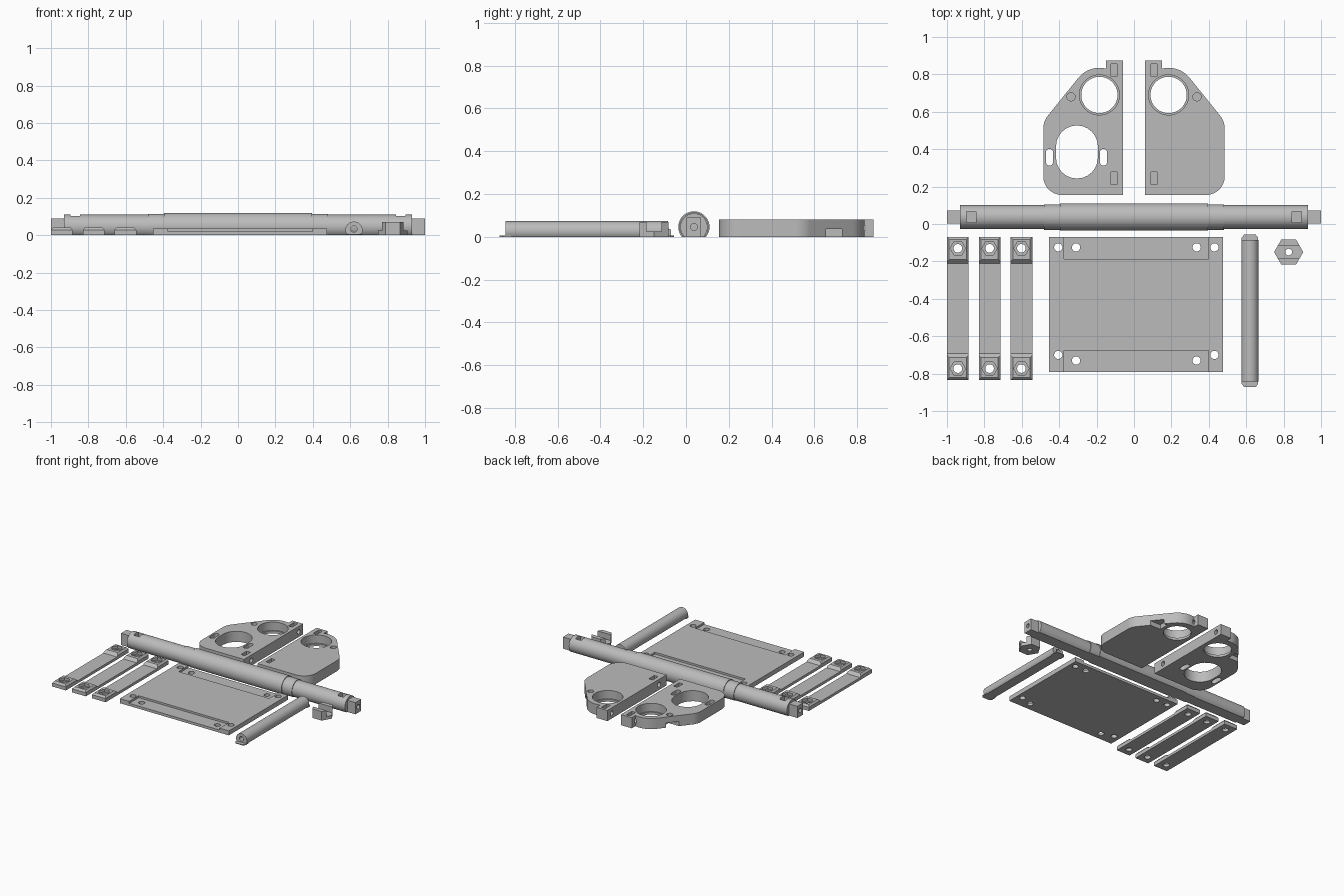
import bpy, bmesh, math
from mathutils import Vector, Matrix

cube = bpy.data.objects.get("Cube")
if cube:
    bpy.data.objects.remove(cube, do_unlink=True)

grey = bpy.data.materials.new("light grey plastic")
grey.use_nodes = True
grey.diffuse_color = (0.5, 0.5, 0.5, 1)
grey.node_tree.nodes["Principled BSDF"].inputs["Base Color"].default_value = (0.5, 0.5, 0.5, 1)


def make(name, bm):
    bmesh.ops.recalc_face_normals(bm, faces=bm.faces)
    mesh = bpy.data.meshes.new(name)
    bm.to_mesh(mesh)
    bm.free()
    mesh.materials.append(grey)
    obj = bpy.data.objects.new(name, mesh)
    bpy.context.collection.objects.link(obj)
    return obj


def prism(name, outline, low, high, axis="z"):
    """Extrude a flat outline along z, or along x / y with the outline given in the other two axes."""
    place = {"z": lambda a, b, c: (a, b, c), "y": lambda a, b, c: (a, c, b),
             "x": lambda a, b, c: (c, a, b)}[axis]
    bm = bmesh.new()
    face = bm.faces.new([bm.verts.new(place(a, b, low)) for a, b in outline])
    new = bmesh.ops.extrude_face_region(bm, geom=[face])["geom"]
    move = Vector(place(0, 0, high - low))
    bmesh.ops.translate(bm, vec=move, verts=[v for v in new if isinstance(v, bmesh.types.BMVert)])
    return make(name, bm)


def box(name, x0, x1, y0, y1, z0, z1):
    return prism(name, [(x0, y0), (x1, y0), (x1, y1), (x0, y1)], z0, z1)


def arc(x, y, r, start, end, steps=12):
    angles = [math.radians(start + (end - start) * i / steps) for i in range(steps + 1)]
    return [(x + r * math.cos(a), y + r * math.sin(a)) for a in angles]


def ring(x, y, r, sides=40, turn=0):
    return arc(x, y, r, turn, turn + 360, sides)[:-1]


def slot(x, y, r, half):
    return arc(x, y + half, r, 0, 180) + arc(x, y - half, r, 180, 360)


def cut(obj, *cutters):
    for cutter in cutters:
        mod = obj.modifiers.new("cut", "BOOLEAN")
        mod.object, mod.operation, mod.solver = cutter, "DIFFERENCE", "EXACT"
    graph = bpy.context.evaluated_depsgraph_get()
    mesh = bpy.data.meshes.new_from_object(obj.evaluated_get(graph))
    obj.modifiers.clear()
    obj.data = mesh
    for cutter in cutters:
        bpy.data.objects.remove(cutter, do_unlink=True)
    return obj


def smooth(obj):
    bpy.ops.object.select_all(action="DESELECT")
    obj.select_set(True)
    bpy.context.view_layer.objects.active = obj
    bpy.ops.object.shade_smooth_by_angle(angle=math.radians(30))


def hole(x, y, r, z0=-0.1, z1=0.2, sides=40):
    return prism("hole", ring(x, y, r, sides), z0, z1)


# Roller shaft, lying on a flat along its underside
SY, SZ = 0.037, 0.046
half = [(0.93, 0.0635), (0.48, 0.0635), (0.48, 0.068), (0.395, 0.068), (0.395, 0.073)]
bm = bmesh.new()
loops = []
for x, r in half + [(-x, r) for x, r in reversed(half)]:
    loops.append([bm.verts.new((x, a, b)) for a, b in ring(SY, SZ, r, 64)])
for a, b in zip(loops, loops[1:]):
    for i in range(len(a)):
        j = (i + 1) % len(a)
        bm.faces.new((a[i], a[j], b[j], b[i]))
bm.faces.new(loops[0])
bm.faces.new(loops[-1])
shaft = make("roller_shaft", bm)
cut(shaft, box("floor", -2, 2, -1, 1, -1, 0),
    *[box("nut_pocket", s * 0.87 - 0.025, s * 0.87 + 0.025, SY - 0.03, SY + 0.03, 0.015, 0.2)
      for s in (-1, 1)],
    *[prism("bore", ring(SY, SZ, 0.016, 24), s * 0.91 - 0.05, s * 0.91 + 0.05, "x") for s in (-1, 1)])
smooth(shaft)

# Square drive ends of the shaft
for side, s in (("left", 1), ("right", -1)):
    x0, x1 = sorted((s * 0.925, s))
    end = box(side + "_square_drive", x0, x1, SY - 0.034, SY + 0.034, 0, 0.09)
    smooth(cut(end, prism("bore", ring(SY, SZ, 0.016, 24), x0 - 0.1, x1 + 0.1, "x")))

# Side plates with bearing seats, mirrored; one also has a motor opening
BX, BY = 0.185, 0.69
outline = ([(0.058, 0.155)] + arc(0.385, 0.255, 0.1, -90, 0)
           + arc(0.375, 0.51, 0.11, 0, 39) + arc(BX, BY, 0.145, 39, 102)
           + [(0.15, 0.832), (0.15, 0.875), (0.058, 0.875)])
for side, s in (("left", 1), ("right", -1)):
    def flip(points):
        return [(s * x, y) for x, y in points]
    plate = prism(side + "_side_plate", flip(outline), 0, 0.082)
    cutters = [hole(s * BX, BY, 0.097, sides=64), hole(s * BX, BY, 0.107, 0.018, 0.2, 64),
               hole(s * 0.337, 0.68, 0.022, 0.045, 0.2),
               prism("edge_notch", flip([(0.31, 0.655), (0.5, 0.655), (0.5, 0.73), (0.31, 0.73)]),
                     -0.1, 0.036)]
    for y in (0.245, 0.822):
        cutters.append(prism("nut_slot", flip([(0.09, y - 0.034), (0.122, y - 0.034),
                                               (0.122, y + 0.034), (0.09, y + 0.034)]), 0.012, 0.2))
        cutters.append(prism("screw_hole", ring(y, 0.041, 0.018, 24), s * 0.1 - 0.06,
                             s * 0.1 + 0.06, "x"))
    if s < 0:
        cutters += [prism("motor_opening", slot(-0.305, 0.385, 0.112, 0.03), -0.1, 0.2)]
        cutters += [prism("motor_slot", slot(x, 0.357, 0.019, 0.026), -0.1, 0.2)
                    for x in (-0.452, -0.163)]
    smooth(cut(plate, *cutters))

# Base plate with two recessed bands and corner holes
base = box("base_plate", -0.455, 0.475, -0.79, -0.07, 0, 0.035)
cut(base, box("front_band", -0.375, 0.397, -0.9, -0.675, 0.02, 0.2),
    box("back_band", -0.375, 0.397, -0.188, 0.1, 0.02, 0.2),
    *[hole(x, y, 0.022, sides=28) for x in (-0.31, 0.335) for y in (-0.125, -0.73)],
    *[hole(x, y, 0.022, sides=28) for x in (-0.405, 0.43) for y in (-0.125, -0.70)])
smooth(base)

# Clamp strips: thin bar with raised, bevelled nut pads at both ends
profile = [(-0.835, 0), (-0.07, 0), (-0.07, 0.028), (-0.083, 0.042), (-0.19, 0.042), (-0.212, 0.02),
           (-0.693, 0.02), (-0.715, 0.042), (-0.822, 0.042), (-0.835, 0.028)]
for name, x in (("right", -0.942), ("middle", -0.772), ("left", -0.602)):
    strip = prism(name + "_clamp_strip", profile, x - 0.058, x + 0.058, "x")
    cutters = []
    for y in (-0.13, -0.773):
        cutters += [hole(x, y, 0.023, sides=28), hole(x, y, 0.041, 0.022, 0.2, 6)]
    for s in (-1, 1):
        edge = [(x + s * 0.07, 0.015), (x + s * 0.07, 0.06), (x + s * 0.03, 0.06)]
        cutters.append(prism("edge_bevel", edge, -1, 0, "y"))
    smooth(cut(strip, *cutters))

# Spacer rod with a bore, flat underside and thin brim tabs
rod = prism("spacer_rod", ring(0.62, 0.027, 0.046, 48), -0.843, -0.085, "y")
smooth(cut(rod, box("floor", 0, 1, -1, 0, -1, 0),
           prism("bore", ring(0.62, 0.033, 0.017, 24), -1, 0, "y")))
for name, y, d in (("front", -0.845, -0.027), ("back", -0.083, 0.027)):
    tab = [(0.576, y - d), (0.664, y - d), (0.664, y + d * 0.4), (0.65, y + d),
           (0.59, y + d), (0.576, y + d * 0.4)]
    prism(name + "_rod_tab", tab, 0, 0.006)

# Hexagonal knob with a square channel
knob = prism("hex_knob", ring(0.827, -0.15, 0.078, 6), 0, 0.07)
smooth(cut(knob, box("channel", 0.6, 1, -0.185, -0.115, 0.025, 0.2),
           hole(0.827, -0.15, 0.018, sides=24)))
